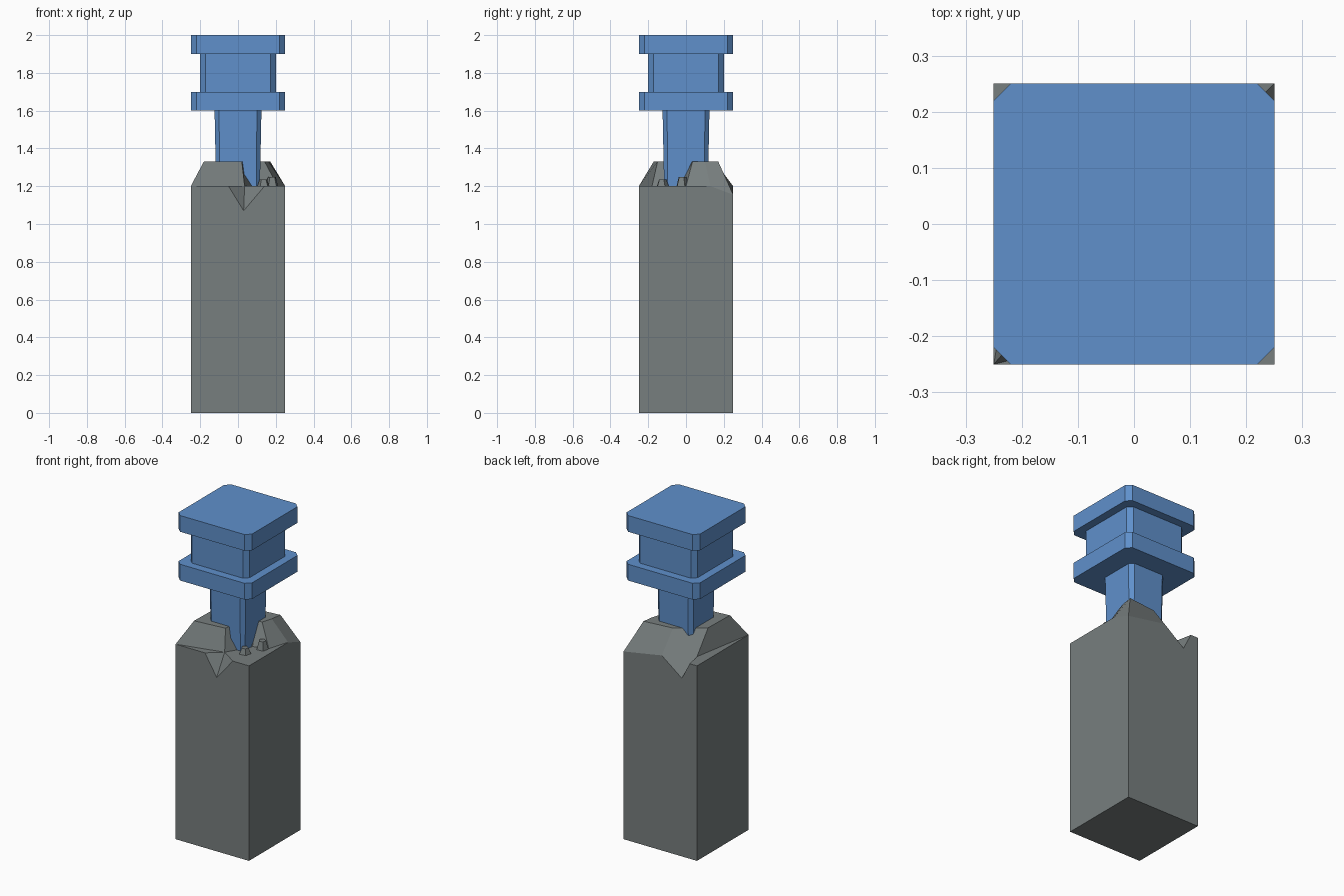
import bpy, bmesh, math

if "Cube" in bpy.data.objects:
    bpy.data.objects.remove(bpy.data.objects["Cube"])


def material(name, rgb):
    m = bpy.data.materials.new(name)
    m.diffuse_color = (*rgb, 1)
    m.use_nodes = True
    m.node_tree.nodes["Principled BSDF"].inputs["Base Color"].default_value = m.diffuse_color
    return m


BLUE = material("blue_paint", (0.115, 0.28, 0.60))
STONE = material("grey_stone", (0.185, 0.21, 0.21))


def build(name, verts, faces, mat):
    me = bpy.data.meshes.new(name)
    me.from_pydata(verts, [], faces)
    bm = bmesh.new()
    bm.from_mesh(me)
    bmesh.ops.recalc_face_normals(bm, faces=bm.faces)
    bm.to_mesh(me)
    bm.free()
    me.materials.append(mat)
    ob = bpy.data.objects.new(name, me)
    bpy.context.collection.objects.link(ob)
    return ob


def loft(name, bottom, top, mat):
    """Join two rings with the same number of points and cap both ends."""
    n = len(bottom)
    faces = [(i, (i + 1) % n, n + (i + 1) % n, n + i) for i in range(n)]
    faces += [tuple(range(n))[::-1], tuple(range(n, 2 * n))]
    return build(name, bottom + top, faces, mat)


def square(h, c, z):
    """Square ring with cut corners."""
    k = h - c
    return [(x, y, z) for x, y in ((-k, -h), (k, -h), (h, -k), (h, k),
                                   (k, h), (-k, h), (-h, k), (-h, -k))]


# blue hydrant-like column: shaft, collars and neck
for name, h, c, z0, z1 in (("lower_collar", 0.25, 0.03, 1.6, 1.7),
                           ("neck", 0.20, 0.027, 1.7, 1.9),
                           ("top_cap", 0.25, 0.03, 1.9, 2.0)):
    loft(name, square(h, c, z0), square(h, c, z1), BLUE)
loft("shaft", square(0.115, 0.018, 1.15), square(0.124, 0.024, 1.6), BLUE)

# stone post with chipped top edges
H, Z = 0.25, 1.2
rim = [(-H, -H, Z), (-0.05, -H, Z), (0.03, -H, 1.07), (0.14, -H, Z), (H, -H, Z),
       (H, 0.13, Z), (H, H, 1.155), (-0.01, H, Z), (-0.147, H, 1.096),
       (-0.2, H, Z), (-H, H, Z)]
inner = [(0.035, -0.18, Z), (-0.18, 0.15, Z)]
base = [(-H, -H, 0), (H, -H, 0), (H, H, 0), (-H, H, 0)]
F, B = 11, 12
b0, b1, b2, b3 = 13, 14, 15, 16
post_faces = [(b3, b2, b1, b0),
              (b0, b1, 4, 3, 2, 1, 0), (b1, b2, 6, 5, 4),
              (b2, b3, 10, 9, 8, 7, 6), (b3, b0, 0, 10),
              (1, 2, F), (2, 3, F), (7, 8, B), (8, 9, B), (5, 6, 7),
              (0, 1, F), (F, 3, 4), (F, 4, 5), (F, 5, 7), (F, 7, B),
              (F, B, 0), (B, 9, 10), (B, 10, 0)]
build("stone_post", rim + inner + base, post_faces, STONE)

# broken mound around the shaft, open at the front right corner
low = [(-H, -H, Z), (0.035, -0.18, Z), (0.09, -0.09, Z), (0.12, -0.03, Z),
       (0.21, 0.0, Z), (H, 0.13, Z), (H, H, 1.155), (-0.01, H, Z), (-0.18, 0.15, Z)]
high = [(x, y, 1.332) for x, y in
        ((-0.18, -0.17), (0.02, -0.15), (0.03, -0.05), (0.10, 0.03), (0.14, 0.035),
         (0.16, 0.10), (0.17, 0.17), (-0.015, 0.15), (-0.175, 0.035))]
loft("stone_mound", low, high, STONE)

# loose pebbles in the broken corner
for i, (x, y, r, h) in enumerate(((0.135, -0.125, 0.038, 0.035),
                                  (0.18, -0.02, 0.038, 0.05))):
    def ring(s, z):
        return [(x + s * math.cos(a), y + s * math.sin(a), z)
                for a in (math.tau * k / 5 + 0.4 for k in range(5))]
    loft(f"pebble_{i + 1}", ring(r, Z - 0.01), ring(r * 0.55, Z + h), STONE)
